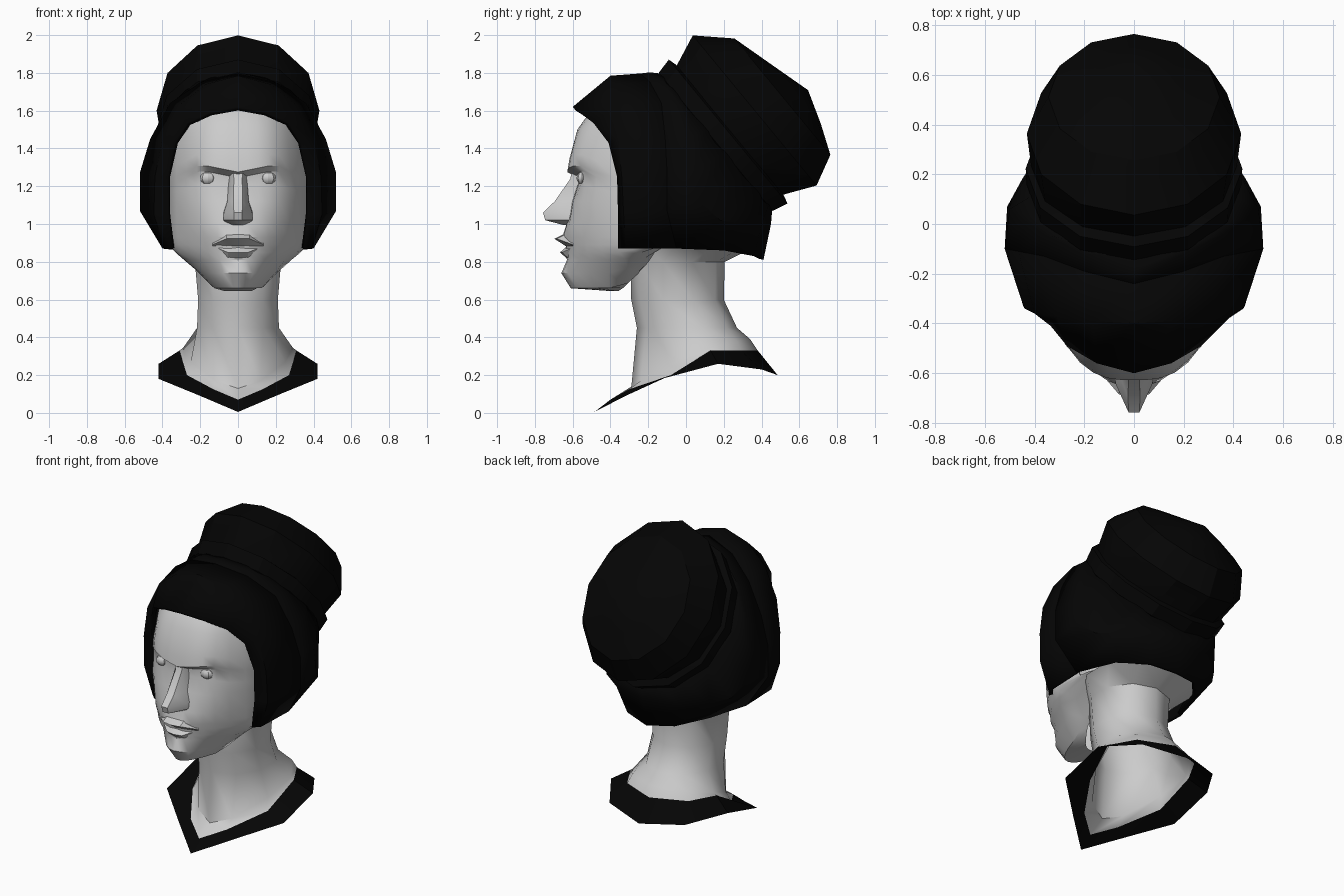
import bpy, bmesh, math
from mathutils import Vector

if "Cube" in bpy.data.objects:
    bpy.data.objects.remove(bpy.data.objects["Cube"])


def material(name, v):
    m = bpy.data.materials.new(name)
    m.diffuse_color = (v, v, v, 1)
    m.use_nodes = True
    m.node_tree.nodes["Principled BSDF"].inputs["Base Color"].default_value = m.diffuse_color
    return m


SKIN = material("pale_grey", 0.6)
BLACK = material("soft_black", 0.0014)


def mirrored(half):
    """Half row starting on or near the middle -> full row from -x to +x."""
    left = [(-x, y, z) for x, y, z in reversed(half)]
    return left + list(half)


def loft(name, rows, mat, closed=False, angle=30, thickness=0):
    """Skin a surface across rows of points of equal length."""
    bm = bmesh.new()
    grid = [[bm.verts.new(p) for p in row] for row in rows]
    n = len(rows[0])
    for a, b in zip(grid, grid[1:]):
        for i in range(n if closed else n - 1):
            j = (i + 1) % n
            bm.faces.new((a[i], a[j], b[j], b[i]))
    bmesh.ops.remove_doubles(bm, verts=bm.verts, dist=0.0005)
    bmesh.ops.recalc_face_normals(bm, faces=bm.faces)
    me = bpy.data.meshes.new(name)
    bm.to_mesh(me)
    bm.free()
    me.materials.append(mat)
    ob = bpy.data.objects.new(name, me)
    bpy.context.collection.objects.link(ob)
    if thickness:
        mod = ob.modifiers.new("thickness", 'SOLIDIFY')
        mod.thickness, mod.offset = thickness, -1
    smooth(ob, angle)
    return ob


def smooth(ob, angle):
    bpy.ops.object.select_all(action='DESELECT')
    ob.select_set(True)
    bpy.context.view_layer.objects.active = ob
    bpy.ops.object.shade_smooth_by_angle(angle=math.radians(angle))


# Face: height, front depth, half width, side depth, roundness
FACE = [
    (1.70, -.36, .26, -.15, 2.5), (1.62, -.49, .32, -.22, 2.8),
    (1.50, -.575, .345, -.27, 3), (1.36, -.618, .36, -.30, 3),
    (1.30, -.628, .362, -.30, 3), (1.27, -.575, .362, -.30, 3.6),
    (1.21, -.572, .362, -.30, 3.8), (1.12, -.602, .362, -.30, 3.5),
    (1.00, -.632, .36, -.30, 2.6), (.93, -.655, .355, -.30, 2.2),
    (.89, -.635, .35, -.30, 2.2), (.85, -.64, .343, -.28, 2.2),
    (.81, -.63, .325, -.25, 2.1), (.74, -.66, .26, -.22, 2.1),
    (.66, -.61, .165, -.26, 2), (.645, -.40, .12, -.28, 2)]


def face_point(z, x, y):
    if 1.25 < z < 1.37:                      # arched brow
        z += .015 - .2 * max(0, .2 - x) - .5 * max(0, x - .2)
    elif 1.2 < z < 1.25:                     # lower lid follows it
        z -= .3 * max(0, x - .2)
    if z < .9:                               # jaw line rises to the back
        z += max(0, y + .35) * .75 * (.9 - z) / .2
    return (x, y, z)


rows = []
for z, front, w, side, p in FACE:
    half = [face_point(z, t * w, front + (side - front) * t ** p)
            for t in (0, .14, .3, .45, .6, .76, .9, 1)]
    half.append(face_point(z, w * .95, side + .2))
    rows.append(mirrored(half))
loft("face", rows, SKIN, angle=35)

# Nose: height, ridge depth, ridge half width, base half width, base depth
rows = []
for z, yt, r, b, yb in [(1.32, -.60, .03, .05, -.57), (1.24, -.612, .022, .05, -.55),
                        (1.12, -.695, .024, .06, -.57), (1.06, -.757, .022, .08, -.58),
                        (1.02, -.745, .02, .082, -.58), (.995, -.65, .015, .05, -.58)]:
    wing = (b * .93, yt * .35 + yb * .65, z)
    rows.append(mirrored([(r, yt, z), wing, (b, yb, z)]))
loft("nose", rows, SKIN)

# Lips: cross-sections (depth, height), narrowing to the mouth corners
LIPS = {"upper_lip": ([(-.63, .955), (-.697, .922), (-.635, .882)], .135),
        "lower_lip": ([(-.635, .877), (-.668, .85), (-.622, .81)], .12)}
for name, (section, width) in LIPS.items():
    rows = []
    for s in (-1, -.45, 0, .45, 1):
        if abs(s) == 1:                      # mouth corners
            rows.append([(s * width, -.598, .883 + (z - .883) * .2) for y, z in section])
        else:
            rows.append([(s * width, y + .06 * s * s, z) for y, z in section])
    loft(name, rows, SKIN)

# Eyes
for side, name in ((-1, "left_eye"), (1, "right_eye")):
    bpy.ops.mesh.primitive_uv_sphere_add(segments=8, ring_count=6, radius=1,
                                         location=(side * .16, -.55, 1.243))
    eye = bpy.context.object
    eye.name = name
    eye.scale = (.042, .03, .032)
    eye.data.materials.append(SKIN)
    smooth(eye, 30)

# Neck: rings of height, centre depth, half width, half depth
rows = []
for z, cy, rx, ry in [(.885, .05, .34, .33), (.80, -.045, .24, .25),
                      (.60, -.045, .222, .245), (.45, .005, .228, .265)]:
    rows.append(mirrored([(rx * math.sin(math.radians(a)),
                           cy - ry * math.cos(math.radians(a)), z)
                          for a in range(0, 181, 36)]))
neck_base = [(0, -.29, .13), (.12, -.24, .17), (.25, -.05, .27),
             (.29, .13, .345), (.20, .27, .38), (0, .34, .39)]
collar_in = [(0, -.40, .07), (.13, -.30, .125), (.27, -.08, .20),
             (.31, .13, .33), (.22, .29, .33), (0, .38, .33)]
collar_out = [(0, -.485, .005), (.20, -.32, .09), (.42, -.13, .18),
              (.42, .17, .26), (.27, .40, .23), (0, .485, .20)]
rows += [mirrored(neck_base), mirrored(collar_in)]
loft("neck", rows, SKIN, angle=50)
loft("collar", [mirrored(collar_in), mirrored(collar_out)], BLACK)

# Tilted frame shared by the hair band and the bun
CENTRE = Vector((0, .20, 1.47))
AXIS = Vector((0, .77, .635))
DOWN = Vector((0, .635, -.77))


def tilted(a, r, angle, shift=0, wide=.91):
    t = math.radians(angle)
    p = CENTRE + AXIS * a + DOWN * (shift - r * math.cos(t))
    p.x = wide * r * math.sin(t)
    return tuple(p)


def ring(a, r, shift=0, wide=.91):
    return [tilted(a, r, t, shift, wide) for t in range(0, 360, 30)]


# Swept-back hair: front rim to the ears, then ears and nape to the band
rim = [(0, -.60, 1.62), (.15, -.56, 1.592), (.27, -.49, 1.535), (.335, -.41, 1.43),
       (.37, -.365, 1.25), (.37, -.36, 1.05), (.35, -.36, .87)]
temple = [(0, -.40, 1.785), (.17, -.39, 1.74), (.31, -.37, 1.63), (.40, -.36, 1.45),
          (.44, -.34, 1.25), (.445, -.33, 1.05), (.39, -.32, .87)]
ear = [(0, -.24, 1.797), (.20, -.19, 1.75), (.36, -.13, 1.64), (.465, -.11, 1.45),
       (.52, -.10, 1.27), (.52, -.10, 1.07), (.40, -.05, .87)]
nape = [(.31, .20, .86), (.17, .36, .83), (0, .41, .81)]
middle = [(0, -.19, 1.803), (.20, -.12, 1.75), (.36, -.04, 1.63), (.455, .02, 1.46),
          (.50, .06, 1.29), (.51, .07, 1.12), (.45, .18, 1.02), (.37, .29, 1.0),
          (.22, .40, 1.0), (0, .45, 1.0)]
band_edge = [tilted(-.05, .465, t) for t in range(0, 181, 20)]
loft("hair_front", [mirrored(r) for r in (rim, temple, ear)], BLACK, thickness=.025)
loft("hair_back", [mirrored(r) for r in (ear + nape, middle, band_edge)], BLACK,
     thickness=.025)

# Hair band and bun
loft("hair_band", [ring(-.08, .43), ring(-.055, .475), ring(.03, .495, 0, .88),
                   ring(.045, .44)], BLACK, closed=True)
loft("bun", [ring(0, .43), ring(.045, .445, 0, .93), ring(.21, .516, .003, .835),
             ring(.37, .40, .04, .86), ring(.436, .20, .08, .88), ring(.497, 0, .10)],
     BLACK, closed=True)
